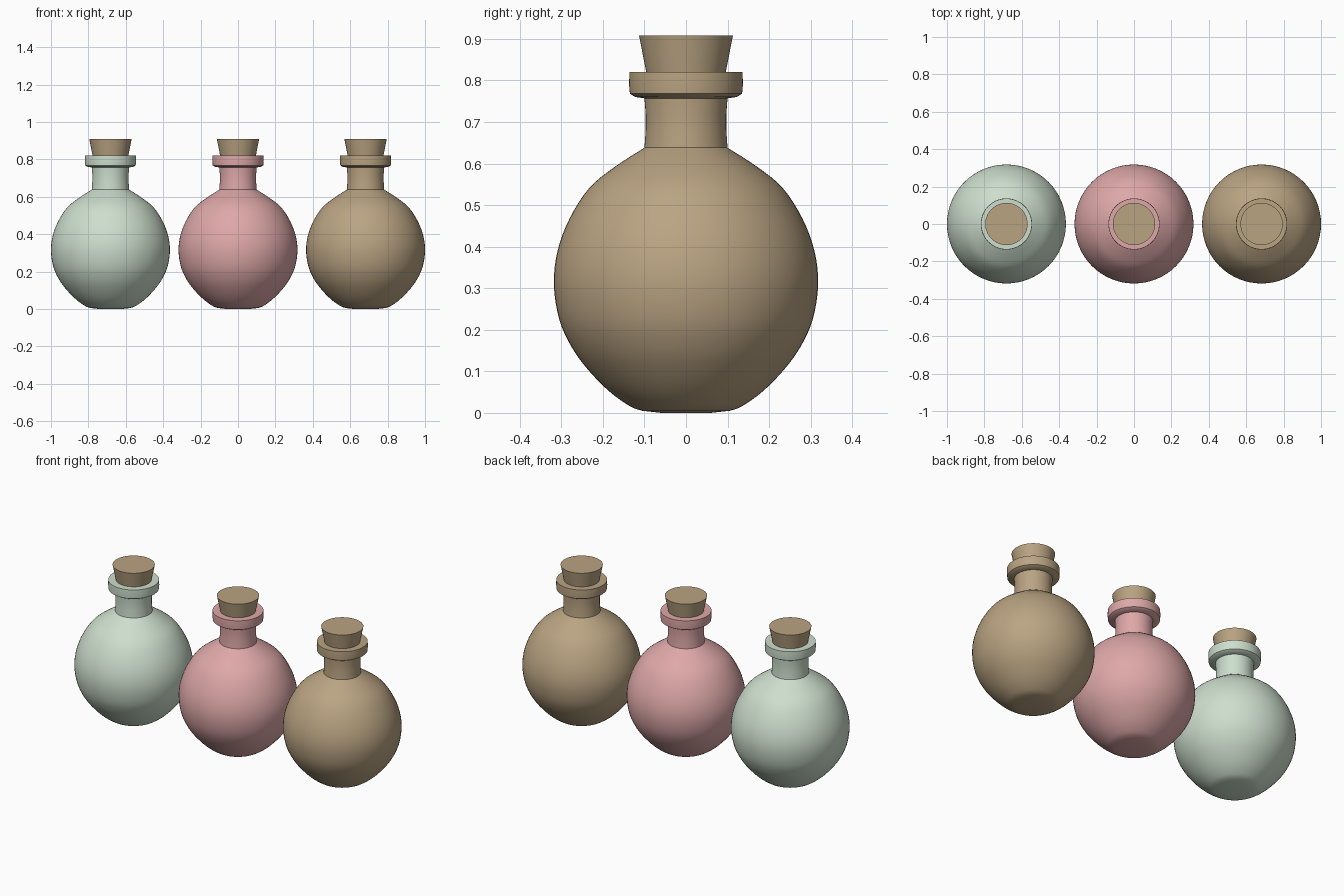
import bpy, bmesh, math

if "Cube" in bpy.data.objects:
    bpy.data.objects.remove(bpy.data.objects["Cube"])

SEGMENTS = 64


def material(name, rgb):
    m = bpy.data.materials.new(name)
    m.diffuse_color = (*rgb, 1)
    m.use_nodes = True
    m.node_tree.nodes["Principled BSDF"].inputs["Base Color"].default_value = m.diffuse_color
    return m


def smooth_curve(pts, steps=4):
    """Catmull-Rom curve through the profile points."""
    p = [pts[0]] + pts + [pts[-1]]
    out = []
    for i in range(1, len(p) - 2):
        a, b, c, d = p[i - 1:i + 3]
        for s in range(steps):
            t = s / steps
            out.append(tuple(0.5 * (2 * b[k] + (c[k] - a[k]) * t
                                    + (2 * a[k] - 5 * b[k] + 4 * c[k] - d[k]) * t * t
                                    + (3 * b[k] - a[k] - 3 * c[k] + d[k]) * t ** 3)
                             for k in (0, 1)))
    return out + [pts[-1]]


def lathe(name, profile, x, mat):
    """Turn an (r, z) profile about a vertical axis; open ends are capped."""
    bm = bmesh.new()
    rings = [[bm.verts.new((r * math.cos(2 * math.pi * i / SEGMENTS),
                            r * math.sin(2 * math.pi * i / SEGMENTS), z))
              for i in range(SEGMENTS)] for r, z in profile]
    for low, high in zip(rings, rings[1:]):
        for i in range(SEGMENTS):
            j = (i + 1) % SEGMENTS
            bm.faces.new((low[i], low[j], high[j], high[i]))
    bm.faces.new(rings[0][::-1])
    bm.faces.new(rings[-1])
    me = bpy.data.meshes.new(name)
    bm.to_mesh(me)
    bm.free()
    me.materials.append(mat)
    ob = bpy.data.objects.new(name, me)
    ob.location.x = x
    bpy.context.collection.objects.link(ob)
    bpy.ops.object.select_all(action='DESELECT')
    ob.select_set(True)
    bpy.context.view_layer.objects.active = ob
    bpy.ops.object.shade_smooth_by_angle(angle=math.radians(30))


# Round belly, waisted neck, and flared lip with a flat top
belly = smooth_curve([(0.105, 0.005), (0.135, 0.016), (0.185, 0.052), (0.235, 0.103),
                      (0.275, 0.158), (0.305, 0.225), (0.318, 0.31), (0.309, 0.39),
                      (0.28, 0.468), (0.232, 0.542), (0.17, 0.593), (0.10, 0.638)])
neck = [(0.097, 0.68), (0.097, 0.72), (0.10, 0.757)]
lip = [(0.122, 0.760), (0.135, 0.768), (0.137, 0.79), (0.136, 0.82), (0.092, 0.82)]
bottle = [(0.06, 0.0)] + belly + neck + lip
cork = [(0.088, 0.78), (0.096, 0.822), (0.113, 0.908)]

cork_brown = material("cork brown", (0.49, 0.37, 0.225))
colours = [("green", (0.61, 0.73, 0.61)),
           ("pink", (0.73, 0.39, 0.39)),
           ("amber", (0.49, 0.37, 0.225))]

# Three corked bottles in a row
for i, (label, rgb) in enumerate(colours):
    x = (i - 1) * 0.682
    glass = cork_brown if label == "amber" else material(label + " glass", rgb)
    lathe(label + "_bottle", bottle, x, glass)
    lathe(label + "_bottle_cork", cork, x, cork_brown)
